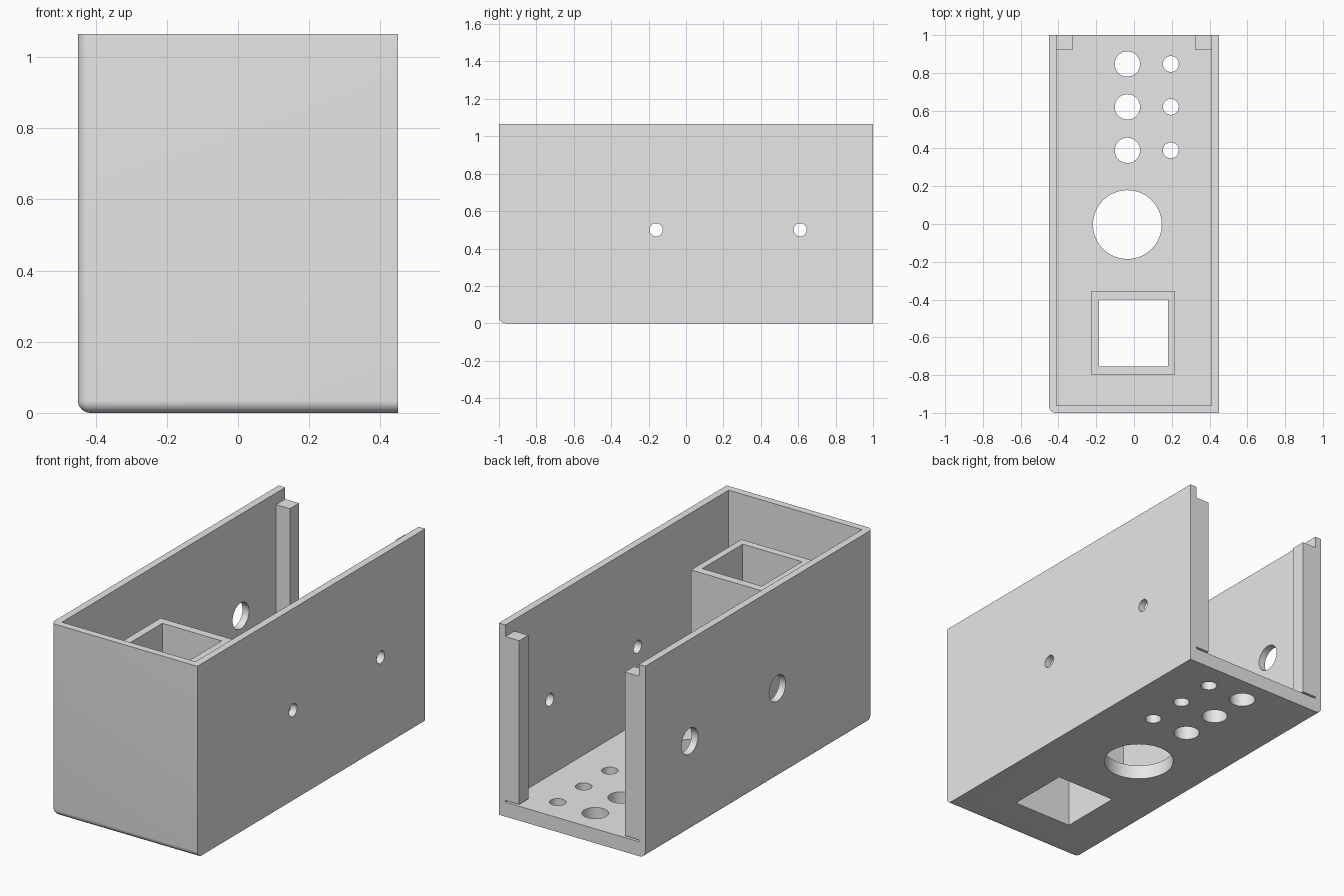
import bpy
import bmesh
from mathutils import Matrix, Vector

default_cube = bpy.data.objects.get("Cube")
if default_cube:
    bpy.data.objects.remove(default_cube, do_unlink=True)

grey = bpy.data.materials.new("plain_grey")
grey.use_nodes = True
grey.diffuse_color = (0.8, 0.8, 0.8, 1)
grey.node_tree.nodes["Principled BSDF"].inputs["Base Color"].default_value = (0.8, 0.8, 0.8, 1)


def add_box(bm, low, high):
    low, high = Vector(low), Vector(high)
    place = Matrix.Translation((low + high) / 2) @ Matrix.Diagonal((*(high - low), 1))
    bmesh.ops.create_cube(bm, size=1, matrix=place)


def add_cylinder(bm, centre, radius, depth, axis="Z"):
    turn = Matrix.Rotation(1.5707963, 4, "Y") if axis == "X" else Matrix()
    bmesh.ops.create_cone(bm, cap_ends=True, segments=64, radius1=radius, radius2=radius,
                          depth=depth, matrix=Matrix.Translation(centre) @ turn)


def make_object(name, bm):
    mesh = bpy.data.meshes.new(name)
    bm.to_mesh(mesh)
    bm.free()
    mesh.materials.append(grey)
    obj = bpy.data.objects.new(name, mesh)
    bpy.context.collection.objects.link(obj)
    return obj


def activate(obj):
    bpy.ops.object.select_all(action="DESELECT")
    obj.select_set(True)
    bpy.context.view_layer.objects.active = obj


def cut(obj, bm):
    cutter = make_object("cutter", bm)
    cutter.hide_render = True
    mod = obj.modifiers.new("cut", "BOOLEAN")
    mod.operation, mod.solver, mod.object = "DIFFERENCE", "EXACT", cutter
    activate(obj)
    bpy.ops.object.modifier_apply(modifier=mod.name)
    bpy.data.objects.remove(cutter, do_unlink=True)


HALF_W, HEIGHT, WALL, FLOOR = 0.45, 1.065, 0.04, 0.08
INNER = HALF_W - WALL

# Outer block, with the three edges of one lower corner rounded
bm = bmesh.new()
add_box(bm, (-HALF_W, -1, 0), (HALF_W, 1, HEIGHT))
corner = min(bm.verts, key=lambda v: v.co.x + v.co.y + v.co.z)
bmesh.ops.bevel(bm, geom=list(corner.link_edges), offset=0.035, segments=8,
                profile=0.5, affect="EDGES")
case = make_object("case", bm)

# Cavity, open at the top and back
bm = bmesh.new()
add_box(bm, (-INNER, -1 + WALL, FLOOR), (INNER, 1.2, 1.3))
cut(case, bm)

# Floor openings
bm = bmesh.new()
add_cylinder(bm, (-0.035, -0.003, 0), 0.182, 0.5)
for y in (0.39, 0.62, 0.847):
    add_cylinder(bm, (-0.035, y, 0), 0.067, 0.5)
    add_cylinder(bm, (0.195, y, 0), 0.042, 0.5)
add_box(bm, (-0.185, -0.755, -0.2), (0.18, -0.4, 0.3))

# Wall holes: small on one side, large on the other
for y in (-0.16, 0.61):
    add_cylinder(bm, (HALF_W, y, 0.5), 0.035, 0.3, "X")
    add_cylinder(bm, (-HALF_W, y, 0.5), 0.072, 0.3, "X")
cut(case, bm)
activate(case)
bpy.ops.object.shade_smooth_by_angle()

# Square tube around the floor opening
bm = bmesh.new()
add_box(bm, (-0.228, -0.797, FLOOR), (0.217, -0.354, 0.905))
tube = make_object("square_tube", bm)
bm = bmesh.new()
add_box(bm, (-0.185, -0.755, -0.2), (0.18, -0.4, 1.2))
cut(tube, bm)

# Corner posts at the open back, with a thin gap above the floor
for side, name in ((1, "left_post"), (-1, "right_post")):
    bm = bmesh.new()
    xs = sorted((side * 0.325, side * INNER))
    add_box(bm, (xs[0], 0.92, FLOOR + 0.01), (xs[1], 1, 1.0))
    make_object(name, bm)
